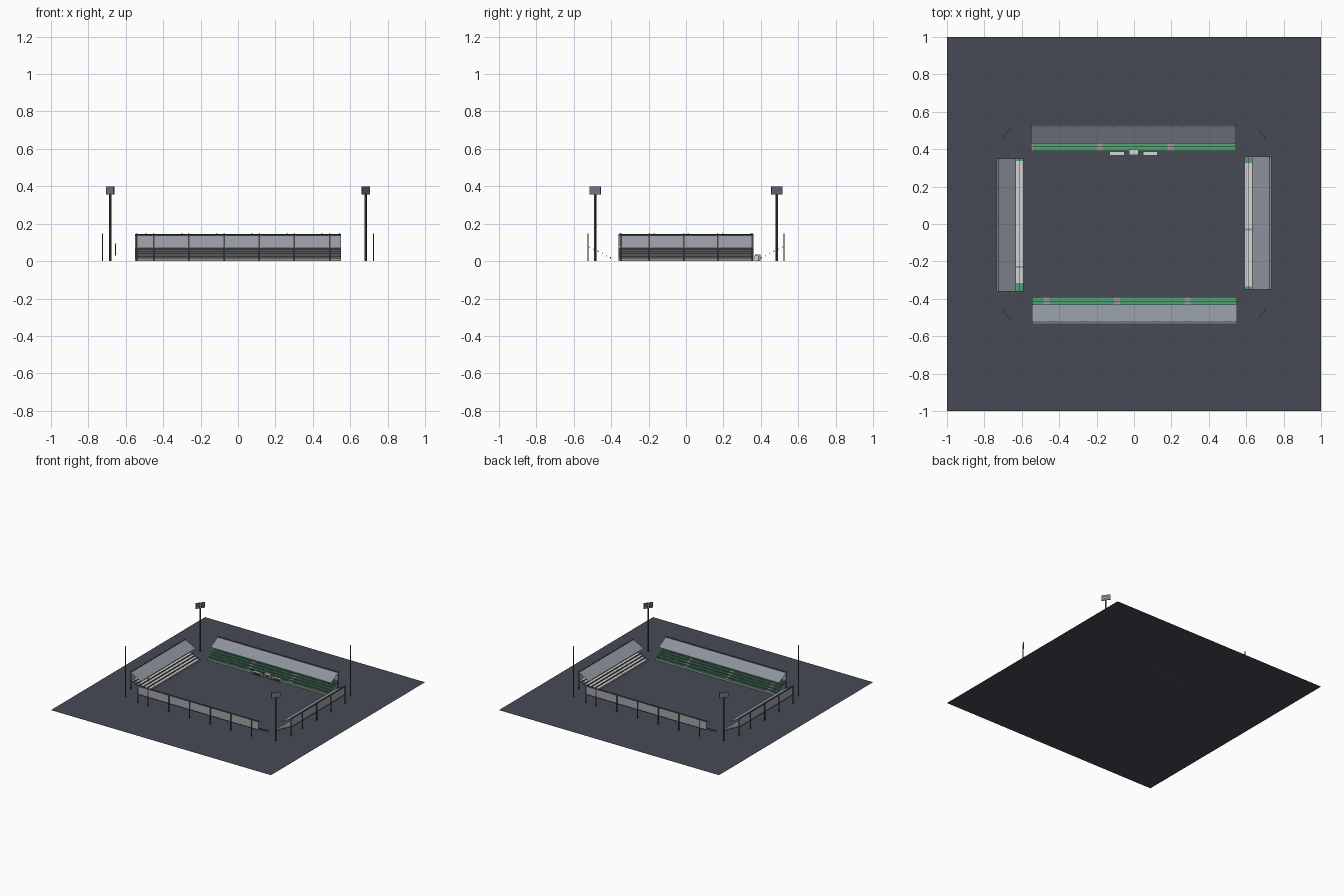
import bpy, bmesh, math
from mathutils import Matrix, Vector

if "Cube" in bpy.data.objects:
    bpy.data.objects.remove(bpy.data.objects["Cube"], do_unlink=True)


def material(name, rgb):
    lin = [((c / 255 + 0.055) / 1.055) ** 2.4 for c in rgb] + [1]
    m = bpy.data.materials.new(name)
    m.use_nodes = True
    m.diffuse_color = lin
    m.node_tree.nodes["Principled BSDF"].inputs["Base Color"].default_value = lin
    return m


ASPHALT = material("dark asphalt", (70, 74, 84))
GREEN = material("seat green", (84, 162, 119))
PALE = material("pale terrace", (214, 214, 214))
CONCRETE = material("grey concrete", (156, 156, 159))
DARK = material("dark riser", (88, 88, 90))
STEEL = material("dark steel", (72, 75, 79))
ROOFING = material("roof grey", (142, 147, 157))
CLADDING = material("wall cladding", (164, 167, 174))
HEAD = material("lamp housing grey", (118, 125, 136))


class Part:
    """Collects quads and boxes into one object."""

    def __init__(self, name, *mats):
        self.name, self.mats, self.bm = name, mats, bmesh.new()

    def quad(self, pts, mat=0):
        f = self.bm.faces.new([self.bm.verts.new(p) for p in pts])
        f.material_index = mat

    def box(self, lo, hi, mat=0):
        lo, hi = Vector(lo), Vector(hi)
        size = hi - lo
        mtx = Matrix.Translation((lo + hi) / 2) @ Matrix.Diagonal((*size, 1))
        made = bmesh.ops.create_cube(self.bm, size=1, matrix=mtx)
        for f in {f for v in made["verts"] for f in v.link_faces}:
            f.material_index = mat

    def finish(self, matrix=Matrix()):
        mesh = bpy.data.meshes.new(self.name)
        self.bm.to_mesh(mesh)
        self.bm.free()
        for m in self.mats:
            mesh.materials.append(m)
        obj = bpy.data.objects.new(self.name, mesh)
        obj.matrix_world = matrix
        bpy.context.collection.objects.link(obj)


# Ground sheet
ground = Part("ground", ASPHALT)
ground.quad([(-1, -1, 0), (1, -1, 0), (1, 1, 0), (-1, 1, 0)])
ground.finish()

STEPS, TREAD, RISE, KERB = 6, 0.022, 0.011, 0.015


def stand(name, angle, inner, u0, u1, segments, columns, seated):
    """One stand: x runs along it, y runs outward from the pitch."""
    place = Matrix.Rotation(angle, 4, "Z") @ Matrix.Translation((0, inner, 0))

    # Stepped terrace: kerb, risers and coloured treads
    terrace = Part(name + "_terrace", CONCRETE, DARK, GREEN, PALE)
    seats = Part(name + "_seats", GREEN)
    for i in range(STEPS):
        d, z = i * TREAD, KERB + i * RISE
        low = z - RISE if i else 0
        terrace.quad([(u0, d, low), (u1, d, low), (u1, d, z), (u0, d, z)], 1 if i else 0)
        for a, b, mat in segments:
            terrace.quad([(a, d, z), (b, d, z), (b, d + TREAD, z), (a, d + TREAD, z)], mat)
            if seated and mat == 2:
                n = int((b - a) / 0.018)
                for k in range(n):
                    c = a + (k + 0.5) * (b - a) / n
                    seats.box((c - 0.006, d + 0.012, z), (c + 0.006, d + 0.016, z + 0.008))
    terrace.finish(place)
    if seated:
        seats.finish(place)
    else:
        seats.bm.free()

    # Back wall above the open underside
    back = STEPS * TREAD
    wall = Part(name + "_back_wall", CLADDING)
    wall.quad([(u1, back, 0.07), (u0, back, 0.07), (u0, back, 0.138), (u1, back, 0.138)])
    wall.finish(place)

    # Roof sheet falling toward the pitch
    roof = Part(name + "_roof", ROOFING)
    roof.quad([(u0, 0.04, 0.09), (u1, 0.04, 0.09), (u1, 0.145, 0.145), (u0, 0.145, 0.145)])
    roof.finish(place)

    # Columns, eaves beam and lower rail
    frame = Part(name + "_frame", STEEL)
    for c in columns:
        frame.box((c - 0.004, back, 0), (c + 0.004, back + 0.005, 0.147))
    frame.box((u0, back, 0.134), (u1, back + 0.004, 0.145))
    frame.box((u0, back, 0.067), (u1, back + 0.002, 0.072))
    frame.finish(place)


def seat_blocks(u0, u1, aisles):
    """Green blocks split by concrete aisles."""
    out, start = [], u0
    for a in aisles:
        lo, hi = max(a - 0.016, u0), a + 0.016
        if lo > start:
            out.append((start, lo, 2))
        out.append((lo, hi, 0))
        start = hi
    return out + [(start, u1, 2)]


def bench_blocks(u0, u1, left, right, aisle):
    """Pale terrace with green ends and one narrow aisle."""
    return [(u0, left, 2), (left, aisle - 0.006, 3), (aisle - 0.006, aisle + 0.006, 0),
            (aisle + 0.006, right, 3), (right, u1, 2)]


L0, L1, S0, S1 = -0.55, 0.545, -0.36, 0.35
long_columns = [-0.49 + 0.188 * i for i in range(6)] + [L1 - 0.004]
side_columns = [-0.355 + 0.184 * i for i in range(4)] + [S1 - 0.004]

stand("back_stand", 0, 0.39, L0, L1,
      seat_blocks(L0, L1, [-0.555, -0.185, 0.195]), long_columns, True)
stand("front_stand", math.pi, 0.39, L0, L1,
      seat_blocks(L0, L1, [-0.285, 0.09, 0.467]), long_columns, True)
stand("right_stand", math.pi / 2, 0.59, S0, S1,
      bench_blocks(S0, S1, -0.315, 0.338, -0.23), side_columns, False)
stand("left_stand", -math.pi / 2, 0.59, S0, S1,
      bench_blocks(S0, S1, -0.325, 0.333, 0.03), side_columns, False)

# Thin post in the right stand
post = Part("right_stand_post", STEEL)
post.box((-0.657, -0.232, 0.03), (-0.653, -0.228, 0.095))
post.finish()


# Dugouts and tunnel, open toward the pitch
def shelter(name, x0, x1, y0, y1, h):
    t = 0.003
    p = Part(name, PALE, DARK)
    p.box((x0, y0, h - t), (x1, y1, h))
    p.box((x0, y1 - t, 0), (x1, y1, h - t), 1)
    for x in (x0, x1 - t):
        p.box((x, y0, 0), (x + t, y1 - t, h - t))
    p.box((x0 + t, y1 - 0.012, 0.008), (x1 - t, y1 - t, 0.011), 1)
    p.finish()


shelter("right_dugout", -0.13, -0.05, 0.365, 0.387, 0.03)
shelter("left_dugout", 0.047, 0.125, 0.365, 0.387, 0.03)
shelter("tunnel", -0.027, 0.024, 0.37, 0.397, 0.035)

# Corner floodlights aimed at the pitch centre
for side, sx in (("right", -1), ("left", 1)):
    for end, sy in (("front", -1), ("back", 1)):
        x, y = 0.683 * sx, 0.485 * sy
        aim = math.atan2(-y, -x) + math.pi / 2
        place = Matrix.Translation((x, y, 0)) @ Matrix.Rotation(aim, 4, "Z")
        light = Part(f"{end}_{side}_floodlight", STEEL, HEAD, PALE)
        light.box((-0.005, -0.004, 0), (0.005, 0.004, 0.36))
        light.box((-0.035, -0.001, 0.355), (0.035, 0.003, 0.4), 1)
        light.box((-0.035, -0.003, 0.355), (0.035, -0.001, 0.4))
        for i in range(5):
            for j in range(3):
                cx, cz = -0.027 + 0.0135 * i, 0.363 + 0.0145 * j
                light.box((cx - 0.003, -0.005, cz - 0.003), (cx + 0.003, -0.003, cz + 0.003), 2)
        light.finish(place)
